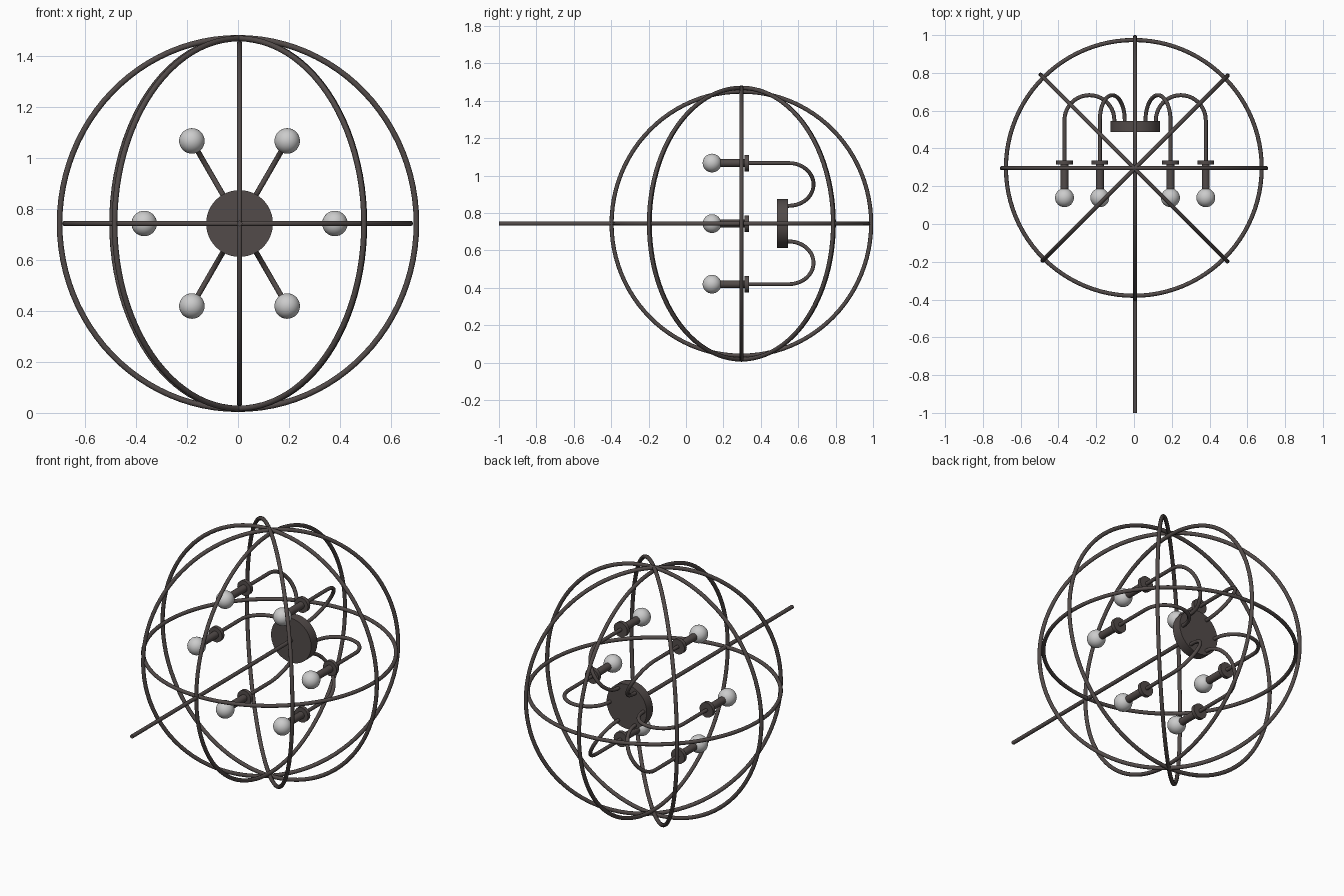
import bpy
from math import pi, sin, cos, radians
from mathutils import Vector

if "Cube" in bpy.data.objects:
    bpy.data.objects.remove(bpy.data.objects["Cube"])

CX, CY, CZ = 0.006, 0.296, 0.743   # centre of the cage
TUBE = 0.011

metal = bpy.data.materials.new("dark_metal")
metal.diffuse_color = (0.085, 0.07, 0.067, 1)
metal.use_nodes = True
metal.node_tree.nodes["Principled BSDF"].inputs["Base Color"].default_value = metal.diffuse_color


def finish(name, mat=None):
    ob = bpy.context.object
    ob.name = name
    if mat:
        ob.data.materials.append(mat)
    bpy.ops.object.shade_smooth_by_angle(angle=radians(40))
    return ob


def rod(name, x, z, y0, y1, r, sides=24):
    """Cylinder along the y axis."""
    bpy.ops.mesh.primitive_cylinder_add(
        vertices=sides, radius=r, depth=y1 - y0,
        location=(x, (y0 + y1) / 2, z), rotation=(pi / 2, 0, 0))
    return finish(name, metal)


def ring(name, centre, rx, ry, rot):
    """Slightly oval hoop; ry lies along z once stood upright."""
    bpy.ops.mesh.primitive_torus_add(
        major_segments=96, minor_segments=10, major_radius=1,
        minor_radius=TUBE / rx, location=centre, rotation=rot)
    bpy.context.object.scale = (rx, ry, rx)
    return finish(name, metal)


def tube(name, points, r):
    """Round tube swept along a list of points."""
    cu = bpy.data.curves.new(name, 'CURVE')
    cu.dimensions = '3D'
    cu.bevel_depth = r
    cu.bevel_resolution = 3
    cu.use_fill_caps = True
    sp = cu.splines.new('POLY')
    sp.points.add(len(points) - 1)
    for p, co in zip(sp.points, points):
        p.co = (*co, 1)
    ob = bpy.data.objects.new(name, cu)
    bpy.context.collection.objects.link(ob)
    bpy.ops.object.select_all(action='DESELECT')
    ob.select_set(True)
    bpy.context.view_layer.objects.active = ob
    bpy.ops.object.convert(target='MESH')
    return finish(name, metal)


# Cage: four upright hoops and one level hoop
for name, x, deg, rh, rv in (("cross_hoop", 0, 0, 0.70, 0.728),
                             ("diagonal_hoop_a", 0.006, 45, 0.693, 0.726),
                             ("diagonal_hoop_b", 0, 135, 0.699, 0.726),
                             ("depth_hoop", CX, 90, 0.694, 0.706)):
    ring(name, (x, CY, CZ), rh, rv, (pi / 2, 0, radians(deg)))
ring("level_hoop", (-0.001, 0.297, CZ), 0.677, 0.677, (0, 0, 0))

# Central rod and round hub
rod("centre_rod", CX, CZ, -1.0, 0.5, TUBE, 16)
rod("hub", CX, CZ, 0.487, 0.545, 0.131, 48)

# Six arms, each with flange, socket and bulb
ARM_R, BEND = 0.374, 0.132
for i in range(6):
    a = i * pi / 3
    out = Vector((cos(a), 0, sin(a)))
    base = Vector((CX, 0, CZ))
    path = [(ARM_R, 0.325)]
    path += [(ARM_R - BEND + BEND * cos(t * pi / 20), 0.55 + BEND * sin(t * pi / 20))
             for t in range(21)]
    path.append((ARM_R - 2 * BEND, 0.53))
    tube(f"arm_{i}", [base + out * r + Vector((0, y, 0)) for r, y in path], 0.0105)
    p = base + out * ARM_R
    rod(f"flange_{i}", p.x, p.z, 0.314, 0.336, 0.044)
    rod(f"socket_{i}", p.x, p.z, 0.165, 0.32, 0.021)
    bpy.ops.mesh.primitive_uv_sphere_add(segments=32, ring_count=16, radius=0.05,
                                         location=(p.x, 0.139, p.z),
                                         rotation=(pi / 2, 0, 0))
    finish(f"bulb_{i}")
